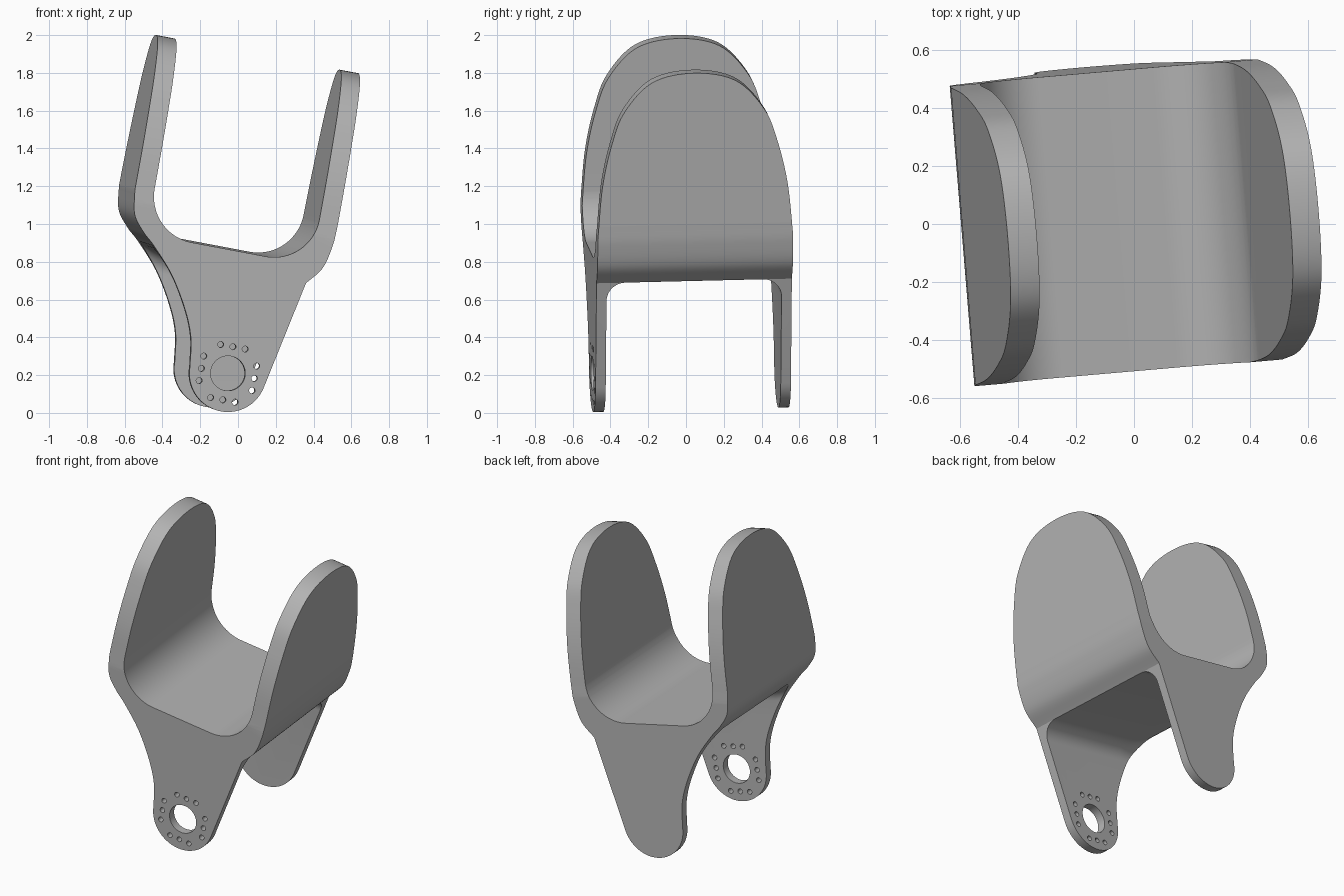
import bpy, bmesh, math
from mathutils import Matrix, Vector

old = bpy.data.objects.get("Cube")
if old:
    bpy.data.objects.remove(old)

MID = 0.034      # centre of the bracket along its depth
HALF = 0.519     # half of its depth
PLATE = 0.054    # thickness of the hanging plates


def arc(cx, cz, r, start, end, n=20):
    angles = [math.radians(start + (end - start) * i / n) for i in range(n + 1)]
    return [(cx + r * math.cos(t), cz + r * math.sin(t)) for t in angles]


def spline(points, n=8):
    """Smooth curve through all the points."""
    p = [Vector(q) for q in points]
    p = [2 * p[0] - p[1]] + p + [2 * p[-1] - p[-2]]
    out = []
    for a, b, c, d in zip(p, p[1:], p[2:], p[3:]):
        for i in range(n):
            t = i / n
            out.append(tuple(0.5 * (2 * b + (c - a) * t + (2 * a - 5 * b + 4 * c - d) * t ** 2
                                    + (3 * b - a - 3 * c + d) * t ** 3)))
    return out + [tuple(points[-1])]


def loft(name, sections):
    """Solid skin over matching closed sections."""
    bm = bmesh.new()
    rings = [[bm.verts.new(p) for p in s] for s in sections]
    for r, s in zip(rings, rings[1:]):
        for i in range(len(r)):
            j = (i + 1) % len(r)
            bm.faces.new((r[i], r[j], s[j], s[i]))
    bm.faces.new(rings[0])
    bm.faces.new(rings[-1])
    bmesh.ops.recalc_face_normals(bm, faces=bm.faces)
    mesh = bpy.data.meshes.new(name)
    bm.to_mesh(mesh)
    bm.free()
    obj = bpy.data.objects.new(name, mesh)
    bpy.context.collection.objects.link(obj)
    return obj


def cut(target, cutter, operation):
    bpy.context.view_layer.objects.active = target
    mod = target.modifiers.new(cutter.name, 'BOOLEAN')
    mod.operation = operation
    mod.solver = 'EXACT'
    mod.object = cutter
    bpy.ops.object.modifier_apply(modifier=mod.name)
    bpy.data.objects.remove(cutter)


# Side outline: lug, flared left edge, U-shaped cradle, straight right edge
LUG = (-0.133, 0.2)
outline = arc(*LUG, 0.205, -11, -180, 28)
outline += spline([(-0.338, 0.2), (-0.362, 0.35), (-0.42, 0.49), (-0.523, 0.656), (-0.645, 0.79),
                   (-0.712, 0.85), (-0.777, 0.935), (-0.8, 1.06)])[1:]
outline += [(-0.8, 1.95), (-0.698, 1.95)]
outline += arc(-0.453, 1.09, 0.245, 180, 270) + arc(-0.052, 1.09, 0.245, 270, 360)
outline += [(0.193, 1.95), (0.294, 1.95)]
outline += spline([(0.294, 1.07), (0.287, 0.962), (0.257, 0.84), (0.185, 0.745)])
bracket = loft("cradle_bracket", [[(x, y, z) for x, z in outline] for y in (MID - HALF, MID + HALF)])

# Rounded tops of the two arms
half = [(0.519, 1.0), (0.492, 1.28), (0.44, 1.51), (0.37, 1.685), (0.22, 1.84), (0, 1.885)]
dome = spline(half + [(-y, z) for y, z in reversed(half[:-1])])
dome = [(0.6, -0.1), (0.6, 1.0)] + dome + [(-0.6, 1.0), (-0.6, -0.1)]
cut(bracket, loft("arm_dome", [[(x, MID + y, z) for y, z in dome] for x in (-1, 1)]), 'INTERSECT')

# Slot between the hanging plates, with filleted upper corners
FILLET = 0.1
inner = HALF - PLATE
sections = []
for x in (1, -0.45, -0.49, -0.53, -0.57, -0.61, -0.65):
    top = 0.745 + 1.2 * max(0, -0.45 - x) ** 2
    prof = [(-inner, -0.2), (inner, -0.2)]
    prof += arc(inner - FILLET, top - FILLET, FILLET, 0, 90, 10)
    prof += arc(FILLET - inner, top - FILLET, FILLET, 90, 180, 10)
    sections.append([(x, MID + y, z) for y, z in prof])
cut(bracket, loft("plate_slot", sections), 'DIFFERENCE')

# Bore and square ring of twelve small holes through the front plate
holes = [(0, 0, 0.092, 48)]
for turn in range(4):
    t = math.radians(90 * turn)
    for s in (-0.066, 0, 0.066):
        holes.append((s * math.cos(t) - 0.143 * math.sin(t), s * math.sin(t) + 0.143 * math.cos(t), 0.016, 16))
for dx, dz, r, n in holes:
    ring = arc(LUG[0] + dx, LUG[1] + dz, r, 0, 360, n)[:-1]
    cut(bracket, loft("bore", [[(x, y, z) for x, z in ring] for y in (-0.6, -0.3)]), 'DIFFERENCE')

# Tilt the finished bracket into place
side = Vector((0.979, 0.085, -0.185)).normalized()
depth = Vector((-0.082, 0.996, 0.024))
depth = (depth - side * depth.dot(side)).normalized()
up = side.cross(depth)
bracket.data.transform(Matrix((side, depth, up)).transposed().to_4x4())

# Grey finish
grey = bpy.data.materials.new("plain_grey")
grey.use_nodes = True
grey.diffuse_color = (0.45, 0.45, 0.45, 1)
grey.node_tree.nodes["Principled BSDF"].inputs["Base Color"].default_value = (0.45, 0.45, 0.45, 1)
bracket.data.materials.clear()
bracket.data.materials.append(grey)
for poly in bracket.data.polygons:
    poly.material_index = 0

bpy.ops.object.select_all(action='DESELECT')
bracket.select_set(True)
bpy.context.view_layer.objects.active = bracket
bpy.ops.object.shade_smooth_by_angle(angle=math.radians(25))
